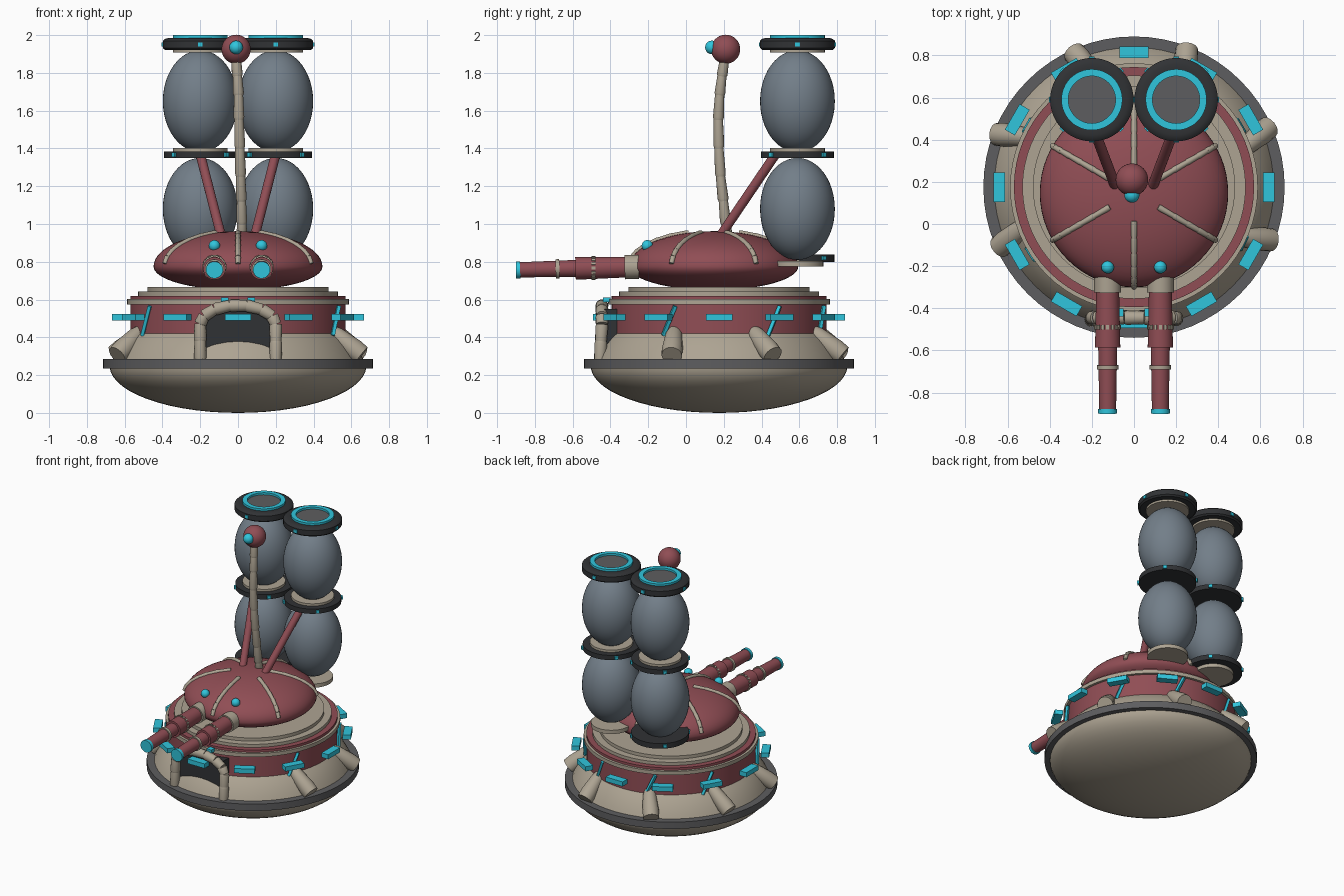
import bpy, bmesh
from math import sin, cos, pi, radians, sqrt
from mathutils import Vector, Matrix

if "Cube" in bpy.data.objects:
    bpy.data.objects.remove(bpy.data.objects["Cube"])

CY = 0.175  # y centre of the base


def mat(name, rgb):
    m = bpy.data.materials.new(name)
    m.diffuse_color = (*rgb, 1)
    m.use_nodes = True
    m.node_tree.nodes["Principled BSDF"].inputs["Base Color"].default_value = m.diffuse_color
    return m


RED = mat("red", (0.28, 0.075, 0.09))
BEIGE = mat("beige", (0.42, 0.37, 0.29))
CYAN = mat("cyan", (0.03, 0.56, 0.72))
DARK = mat("dark", (0.03, 0.032, 0.035))
STEEL = mat("steel", (0.17, 0.21, 0.25))
GREY = mat("grey", (0.11, 0.11, 0.115))


def finish(bm, name, m, angle=35):
    bmesh.ops.recalc_face_normals(bm, faces=bm.faces)
    me = bpy.data.meshes.new(name)
    bm.to_mesh(me)
    bm.free()
    me.shade_smooth()
    me.set_sharp_from_angle(angle=radians(angle))
    me.materials.append(m)
    ob = bpy.data.objects.new(name, me)
    bpy.context.collection.objects.link(ob)
    return ob


def spin(bm, prof, M, n):
    """Revolve (radius, height) points around the local z of M."""
    rings = []
    for r, z in prof:
        if r < 1e-5:
            rings.append([bm.verts.new(M @ Vector((0, 0, z)))])
        else:
            rings.append([bm.verts.new(M @ Vector((r * cos(2 * pi * i / n), r * sin(2 * pi * i / n), z)))
                          for i in range(n)])
    for a, b in zip(rings, rings[1:]):
        for i in range(n):
            j = (i + 1) % n
            vs = [a[i % len(a)], a[j % len(a)], b[j % len(b)], b[i % len(b)]]
            vs = list(dict.fromkeys(vs))
            if len(vs) > 2:
                bm.faces.new(vs)


def lathe(name, m, prof, loc, n=64):
    bm = bmesh.new()
    spin(bm, prof, Matrix.Translation(loc), n)
    return finish(bm, name, m)


def along(p, q):
    p, q = Vector(p), Vector(q)
    return Matrix.Translation(p) @ (q - p).to_track_quat('Z', 'Y').to_matrix().to_4x4(), (q - p).length


def disc(r, z0, z1):
    return [(0, z0), (r, z0), (r, z1), (0, z1)]


def rod(name, m, p, q, r, r2=None, n=24):
    bm = bmesh.new()
    M, L = along(p, q)
    spin(bm, [(0, 0), (r, 0), (r2 or r, L), (0, L)], M, n)
    return finish(bm, name, m)


def segmented(name, m, pts, r, taper=0.85, n=14):
    """Row of slightly tapered tube pieces following a path."""
    bm = bmesh.new()
    for p, q in zip(pts, pts[1:]):
        M, L = along(p, q)
        spin(bm, [(0, 0), (r * taper, 0), (r, L * 0.12), (r * taper, L * 1.03), (0, L * 1.03)], M, n)
    return finish(bm, name, m)


def boxes(name, m, items):
    """items: (matrix, size) pairs joined in one object."""
    bm = bmesh.new()
    for M, s in items:
        bmesh.ops.create_cube(bm, size=1, matrix=M @ Matrix.Diagonal((*s, 1)))
    return finish(bm, name, m)


def ball(name, m, c, r, rz=None, n=40):
    rz = rz or r
    k = n // 2
    prof = [(r * sin(pi * i / k), -rz * cos(pi * i / k)) for i in range(k + 1)]
    return lathe(name, m, prof, c, n)


def polar(a, r, z, cy=CY):
    a = radians(a)
    return Vector((r * cos(a), cy + r * sin(a), z))


# hull: bowl, rim, skirt, drum and deck
base = (0, CY, 0)
bowl = [(0.68 * sin(t), 0.25 - 0.25 * cos(t)) for t in [pi / 2 * i / 14 for i in range(15)]]
lathe("hull_bowl", BEIGE, bowl + [(0, 0.25)], base)
lathe("hull_rim", GREY, disc(0.715, 0.235, 0.285), base)
lathe("hull_skirt", BEIGE, [(0, 0.27), (0.67, 0.27), (0.652, 0.31), (0.625, 0.355), (0.595, 0.395), (0.57, 0.42), (0, 0.42)], base)
lathe("drum", RED, disc(0.57, 0.41, 0.62), base)
lathe("drum_band", BEIGE, disc(0.588, 0.575, 0.602), base)
lathe("deck_step", BEIGE, disc(0.53, 0.60, 0.643), base)
lathe("deck_plate", BEIGE, disc(0.48, 0.64, 0.667), base)

# floating light bars around the drum
boxes("light_bars", CYAN, [(Matrix.Translation(polar(a, 0.64, 0.507)) @ Matrix.Rotation(radians(a), 4, 'Z'),
                            (0.055, 0.14, 0.034)) for a in range(0, 360, 30)])

# buttress feet and slanted light rods
for i, (leg, a) in enumerate(zip((-22.5, 22.5, 67.5, 112.5, 157.5, 202.5), (-27, 30, 69, 111, 150, 213))):
    bm = bmesh.new()
    M, L = along(polar(leg - 3, 0.55, 0.43), polar(leg + 1.5, 0.70, 0.305))
    spin(bm, [(0, -0.01), (0.032, -0.01), (0.045, 0.03), (0.056, L * 0.75), (0.054, L), (0, L)], M, 16)
    finish(bm, f"foot_{i}", BEIGE)
    rod(f"slanted_light_{i}", CYAN, polar(a - 3.5, 0.582, 0.41), polar(a + 3.5, 0.582, 0.565), 0.013, n=4)

# doorway with segmented arch
boxes("door_panel", DARK, [(Matrix.Translation((0, -0.39, 0.415)), (0.36, 0.085, 0.27))])
arch = [(-0.2, -0.455, 0.28), (-0.2, -0.45, 0.38), (-0.2, -0.445, 0.47)]
arch += [(-0.2 * cos(t), -0.445, 0.47 + 0.1 * sin(t)) for t in [pi * k / 7 for k in range(1, 7)]]
arch += [(-x, y, z) for x, y, z in arch[2::-1]]
segmented("door_arch", BEIGE, arch, 0.034, 0.9)
boxes("door_lights", CYAN, [(Matrix.Translation((s * 0.07, -0.42, 0.60)), (0.04, 0.04, 0.024)) for s in (-1, 1)])

# dome: flattened ball, shallower below its widest line
DC, DR, DZ, UP, DOWN = 0.147, 0.447, 0.775, 0.187, 0.125
prof = []
for i in range(33):
    t = -pi / 2 + pi * i / 32
    prof.append((DR * cos(t), DZ + sin(t) * (UP if t > 0 else DOWN)))
lathe("dome", RED, prof, (0, DC, 0))

# ribs over the dome
for k in range(6):
    pts = []
    for i in range(7):
        t = radians(73 - 68 * i / 6)
        pts.append(polar(30 + 60 * k, DR * cos(t) + 0.002, DZ + UP * sin(t), DC))
    segmented(f"dome_rib_{k}", BEIGE, pts, 0.015)

# twin cannons and dome eyes
for s, side in ((-1, "left"), (1, "right")):
    x = s * 0.125
    gz = lambda y: 0.757 + (y + 0.9) * 0.025

    def gun(name, m, y0, y1, r, r2=None):
        rod(f"{side}_cannon_{name}", m, (x, y0, gz(y0)), (x, y1, gz(y1)), r, r2, 32)

    gun("collar", BEIGE, -0.25, -0.325, 0.064)
    gun("sleeve", RED, -0.30, -0.585, 0.054, 0.06)
    gun("barrel", RED, -0.58, -0.885, 0.045, 0.04)
    gun("ring", BEIGE, -0.67, -0.69, 0.051)
    gun("muzzle", CYAN, -0.878, -0.90, 0.045)
    boxes(f"{side}_cannon_studs", BEIGE, [
        (Matrix.Translation((x + 0.058 * cos(a), -0.49, gz(-0.49) + 0.058 * sin(a))) @ Matrix.Rotation(-a, 4, 'Y'),
         (0.012, 0.02, 0.014)) for a in [2 * pi * i / 16 for i in range(16)]])
    ball(f"{side}_dome_eye", CYAN, (x, -0.205, 0.885), 0.03, n=20)
    # brace from the dome up to the tank collar
    rod(f"{side}_tank_brace", RED, (s * 0.085, 0.17, 0.92), (s * 0.2, 0.475, 1.37), 0.025)

# segmented antenna with lookout ball
ant = [(0.02, 0.222, 0.93), (0.02, 0.21, 1.0), (0.018, 0.198, 1.12), (0.014, 0.183, 1.25), (0.01, 0.174, 1.4),
       (0.005, 0.171, 1.55), (0.003, 0.178, 1.68), (-0.003, 0.19, 1.78), (-0.01, 0.205, 1.88)]
segmented("antenna", BEIGE, ant, 0.029, 0.85)
ball("antenna_ball", RED, (-0.01, 0.21, 1.925), 0.077)
ball("antenna_eye", CYAN, (-0.01, 0.137, 1.935), 0.036, n=20)


# stacked tanks with collars
def squares(name, x, z, start):
    items = []
    for k in range(4):
        a = radians(start + 90 * k)
        items.append((Matrix.Translation((x + 0.194 * cos(a), TY + 0.194 * sin(a), z)) @ Matrix.Rotation(a, 4, 'Z'),
                      (0.02, 0.025, 0.022)))
    boxes(name, CYAN, items)


TY = 0.59
for s, side in ((-1, "left"), (1, "right")):
    x = s * 0.2
    c = (x, TY, 0)
    ball(f"{side}_lower_tank", STEEL, (x, TY, 1.08), 0.198, 0.27, 48)
    ball(f"{side}_upper_tank", STEEL, (x, TY, 1.65), 0.198, 0.27, 48)
    lathe(f"{side}_foot_plate", BEIGE, disc(0.137, 0.775, 0.803), c, 48)
    lathe(f"{side}_mid_collar", DARK, disc(0.193, 1.35, 1.385), c, 48)
    squares(f"{side}_mid_lights", x, 1.367, 45)
    lathe(f"{side}_mid_plate", BEIGE, disc(0.145, 1.38, 1.402), c, 48)
    lathe(f"{side}_top_plate", BEIGE, disc(0.145, 1.908, 1.93), c, 48)
    lathe(f"{side}_top_collar", DARK, [(0, 1.922), (0.187, 1.922), (0.198, 1.932), (0.198, 1.97), (0.187, 1.98),
                                       (0.168, 1.985), (0.14, 1.985), (0, 1.96)], c, 48)
    squares(f"{side}_top_lights", x, 1.95, 0)
    lathe(f"{side}_top_glow_ring", CYAN, [(0.112, 1.97), (0.145, 1.97), (0.145, 2.0), (0.112, 2.0), (0.112, 1.97)], c, 48)
    lathe(f"{side}_top_cap", GREY, disc(0.113, 1.96, 1.985), c, 48)
lathe("left_bottom_collar", DARK, disc(0.195, 0.80, 0.838), (-0.2, TY, 0), 48)
squares("left_bottom_lights", -0.2, 0.82, 45)
